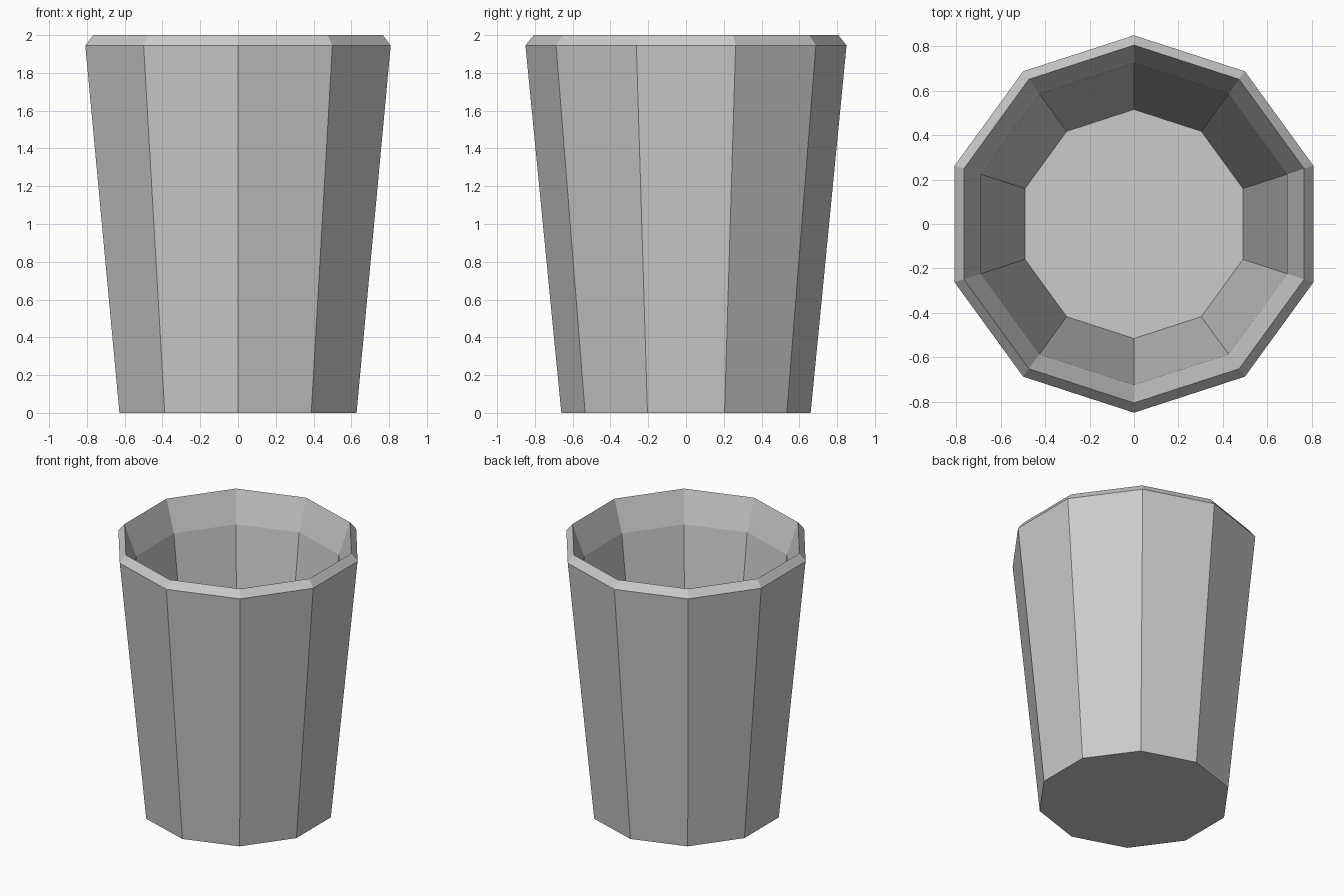
import bpy, bmesh
from math import sin, cos, pi

if "Cube" in bpy.data.objects:
    bpy.data.objects.remove(bpy.data.objects["Cube"])

SIDES = 10
# Profile (radius, z): outer base, outer lip, rim edge, inner crease, inner floor
PROFILE = [(0.66, 0.0), (0.85, 1.945), (0.806, 2.0), (0.725, 1.77), (0.516, 0.15)]

bm = bmesh.new()


def ring(r, z):
    return [bm.verts.new((r * cos(pi / 2 + 2 * pi * i / SIDES),
                          r * sin(pi / 2 + 2 * pi * i / SIDES), z))
            for i in range(SIDES)]


rings = [ring(r, z) for r, z in PROFILE]

# Outer wall, bevelled rim and inner wall
for a, b in zip(rings, rings[1:]):
    for i in range(SIDES):
        j = (i + 1) % SIDES
        bm.faces.new((a[i], a[j], b[j], b[i]))

# Underside and inner floor
bm.faces.new(rings[0][::-1])
bm.faces.new(rings[-1])

mesh = bpy.data.meshes.new("cup")
bm.to_mesh(mesh)
bm.free()
cup = bpy.data.objects.new("cup", mesh)
bpy.context.collection.objects.link(cup)
